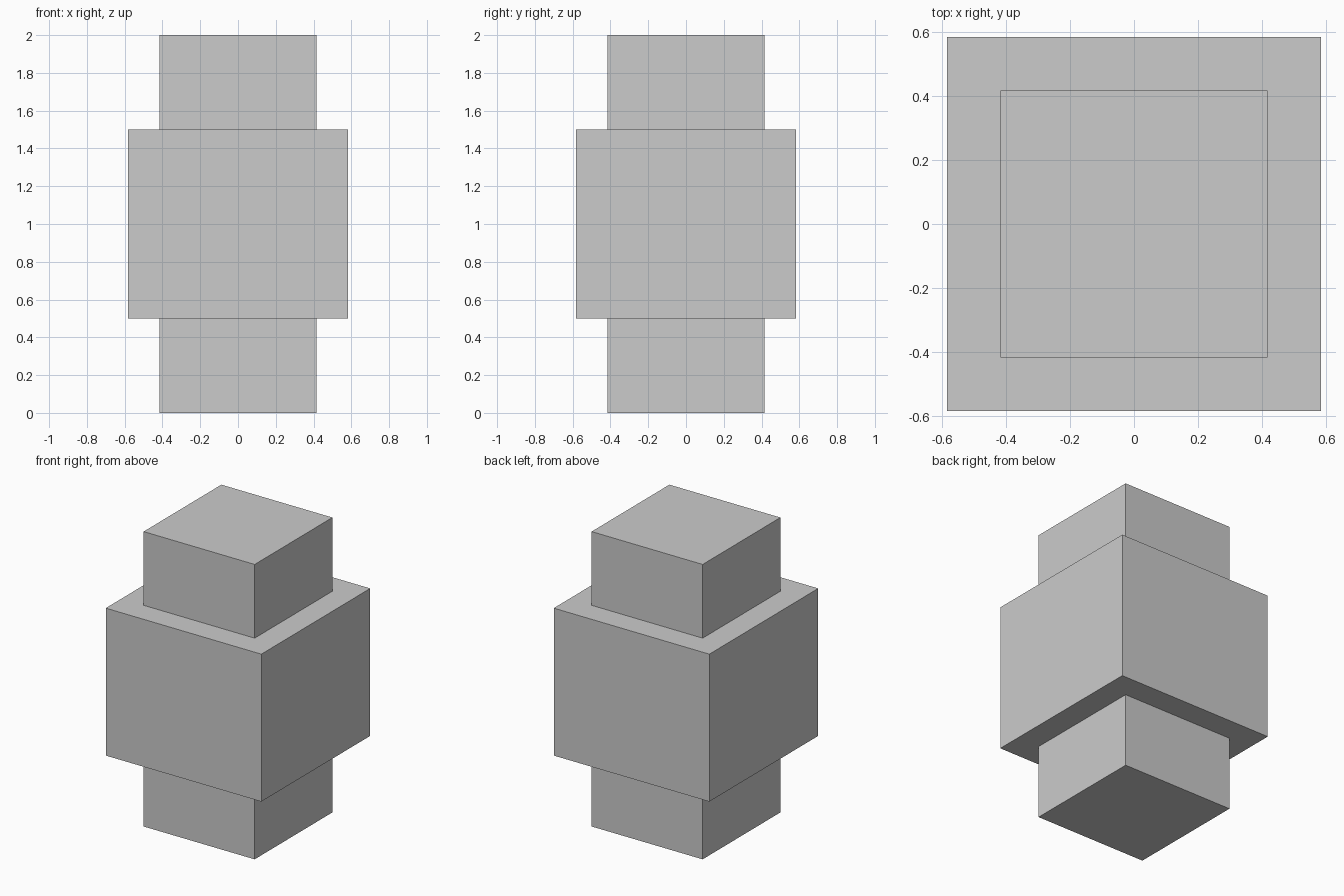
import bpy

# Remove the default cube
default = bpy.data.objects.get("Cube")
if default:
    bpy.data.objects.remove(default, do_unlink=True)

# Single plain grey
grey = bpy.data.materials.new("plain_grey")
colour = (0.6, 0.6, 0.6, 1.0)
grey.use_nodes = True
grey.diffuse_color = colour
grey.node_tree.nodes["Principled BSDF"].inputs["Base Color"].default_value = colour


def add_block(name, width, bottom, top):
    """Square upright block, centred on the vertical axis."""
    bpy.ops.mesh.primitive_cube_add(size=1, location=(0, 0, (bottom + top) / 2))
    block = bpy.context.object
    block.name = name
    block.scale = (width, width, top - bottom)
    bpy.ops.object.transform_apply(location=False, rotation=False, scale=True)
    block.data.materials.append(grey)
    return block


# Narrow core showing above and below the wide middle block
add_block("core_post", 0.833, 0, 2)
add_block("middle_block", 1.167, 0.5, 1.5)
